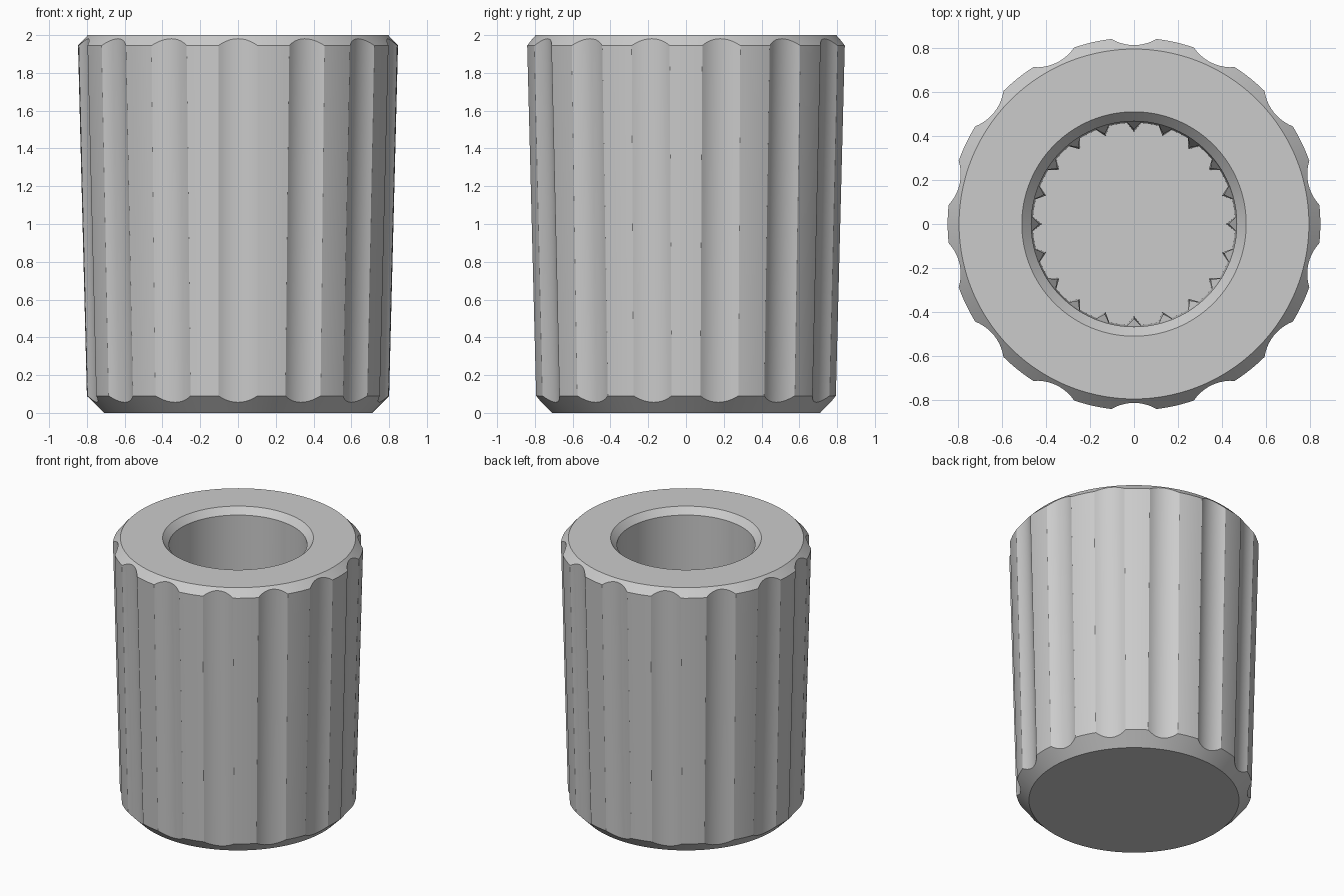
import bpy, bmesh, math

if "Cube" in bpy.data.objects:
    bpy.data.objects.remove(bpy.data.objects["Cube"])

GROOVES, TEETH = 14, 20
GROOVE_STEPS, CREST_STEPS = 10, 6
HALF_W, DEPTH = 0.103, 0.034
FLOOR_Z = 0.35

grey = bpy.data.materials.new("grey plastic")
grey.diffuse_color = (0.6, 0.6, 0.6, 1)
grey.use_nodes = True
grey.node_tree.nodes["Principled BSDF"].inputs["Base Color"].default_value = grey.diffuse_color


def finish(bm, name):
    bmesh.ops.recalc_face_normals(bm, faces=bm.faces)
    mesh = bpy.data.meshes.new(name)
    bm.to_mesh(mesh)
    bm.free()
    mesh.materials.append(grey)
    obj = bpy.data.objects.new(name, mesh)
    bpy.context.collection.objects.link(obj)
    bpy.ops.object.select_all(action='DESELECT')
    obj.select_set(True)
    bpy.context.view_layer.objects.active = obj
    bpy.ops.object.shade_smooth_by_angle(angle=math.radians(25))
    return obj


def fluted(radius):
    """Angle and radius of each point of a fluted circle."""
    pts = []
    edge = math.asin(HALF_W / radius)
    base = radius - DEPTH
    sag = math.sqrt(radius ** 2 - HALF_W ** 2) - base
    arc = (HALF_W ** 2 + sag ** 2) / (2 * sag)
    for g in range(GROOVES):
        mid = -math.pi / 2 + g * math.tau / GROOVES
        for i in range(GROOVE_STEPS):
            x = HALF_W * (2 * i / GROOVE_STEPS - 1)
            y = base + arc - math.sqrt(arc ** 2 - x ** 2)
            pts.append((mid + math.atan2(x, y), math.hypot(x, y)))
        gap = math.tau / GROOVES - 2 * edge
        for i in range(CREST_STEPS):
            pts.append((mid + edge + gap * i / CREST_STEPS, radius))
    return pts


def ring(bm, pts, height):
    return [bm.verts.new((r * math.cos(a), r * math.sin(a), height(r)))
            for a, r in pts]


def bridge(bm, lower, upper):
    n = len(lower)
    for i in range(n):
        j = (i + 1) % n
        bm.faces.new((lower[i], lower[j], upper[j], upper[i]))


# Knob body: fluted tapered side, chamfered ends and a blind bore
bm = bmesh.new()
low, high = fluted(0.80), fluted(0.847)


def circle(pts, r, z):
    return ring(bm, [(a, r) for a, _ in pts], lambda _: z)


rings = [
    circle(low, 0.71, 0),
    ring(bm, low, lambda r: r - 0.71),
    ring(bm, high, lambda r: 2 - (r - 0.795) * 0.055 / 0.052),
    circle(high, 0.795, 2),
    circle(high, 0.51, 2),
    circle(high, 0.467, 1.953),
    circle(high, 0.46, FLOOR_Z),
]
for a, b in zip(rings, rings[1:]):
    bridge(bm, a, b)
bm.faces.new(rings[0])
bm.faces.new(rings[-1])
finish(bm, "knob_body")

# Spline teeth: pointed ribs low in the bore, with sloping tops
bm = bmesh.new()
for t in range(TEETH):
    a = t * math.tau / TEETH

    def vert(r, side, z):
        return bm.verts.new((r * math.cos(a) - side * math.sin(a),
                             r * math.sin(a) + side * math.cos(a), z))

    foot = [vert(0.465, -0.036, FLOOR_Z), vert(0.42, 0, FLOOR_Z), vert(0.465, 0.036, FLOOR_Z)]
    head = [vert(0.468, -0.036, 1.25), vert(0.43, 0, 1.15), vert(0.468, 0.036, 1.25)]
    bridge(bm, foot, head)
    bm.faces.new(foot)
    bm.faces.new(head)
finish(bm, "spline_teeth")
